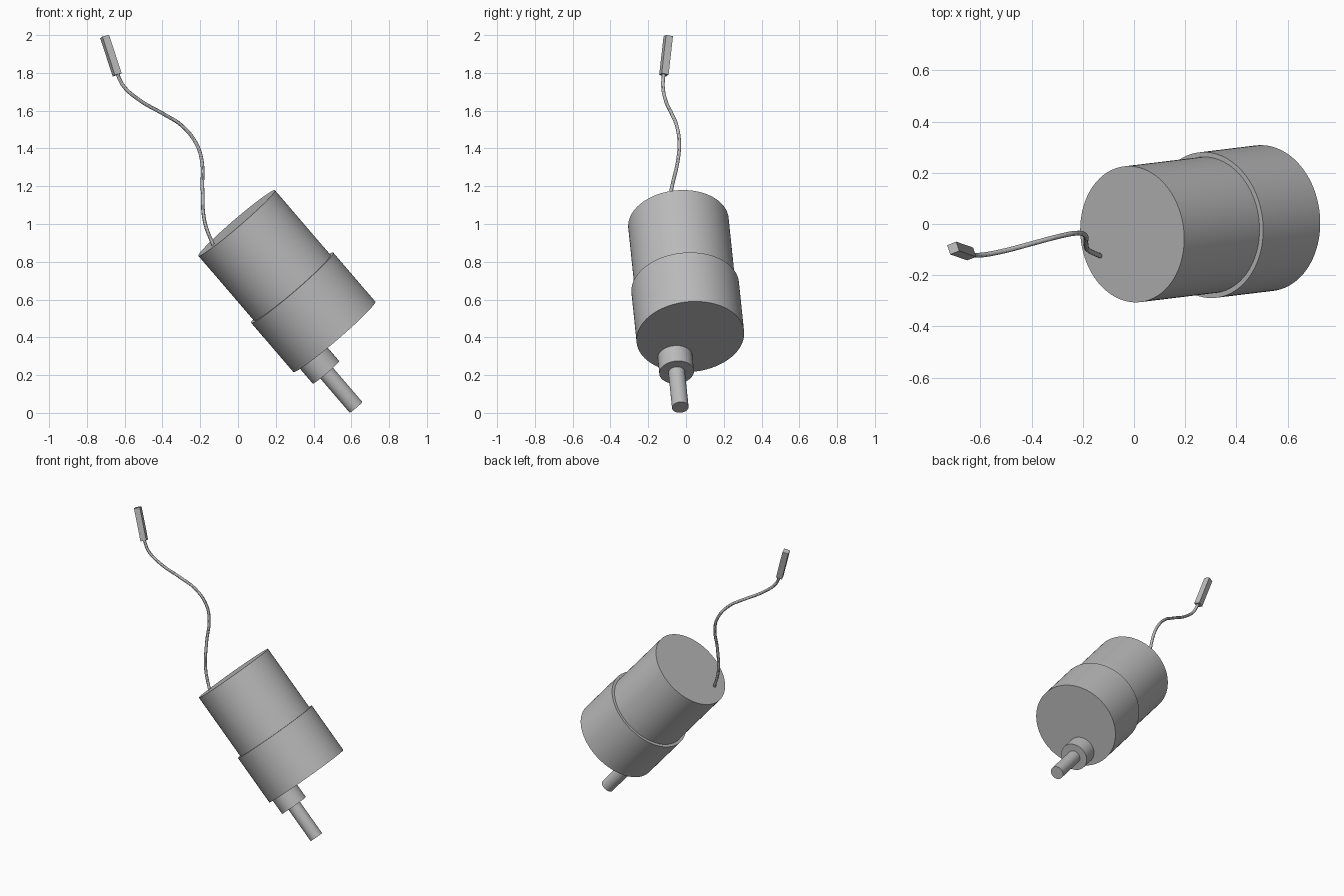
import bpy
from mathutils import Vector, Matrix

if "Cube" in bpy.data.objects:
    bpy.data.objects.remove(bpy.data.objects["Cube"])

grey = bpy.data.materials.new("plain grey")
grey.diffuse_color = (0.5, 0.5, 0.5, 1)
grey.use_nodes = True
grey.node_tree.nodes["Principled BSDF"].inputs["Base Color"].default_value = grey.diffuse_color

AXIS = Vector((0.649, 0.079, -0.756)).normalized()   # from rear cap to shaft tip
REAR = Vector((-0.007, -0.04, 1.005))                # centre of the rear cap
BOSS = Vector((0.396, -0.058, 0.296))                # off-centre boss on the front cap


def finish(obj, name):
    obj.name = name
    obj.data.materials.clear()
    obj.data.materials.append(grey)
    bpy.ops.object.shade_smooth_by_angle()


def cylinder(name, base, start, end, radius, sides=64):
    """Cylinder along the motor axis, between two distances from base."""
    bpy.ops.mesh.primitive_cylinder_add(
        vertices=sides, radius=radius, depth=end - start,
        location=base + AXIS * (start + end) / 2,
        rotation=AXIS.to_track_quat('Z', 'Y').to_euler())
    finish(bpy.context.object, name)


# Motor housing, wider gearbox, boss and output shaft
cylinder("motor_housing", REAR, 0, 0.453, 0.267, 96)
cylinder("gearbox", REAR, 0.453, 0.796, 0.286, 96)
cylinder("shaft_boss", BOSS, -0.01, 0.107, 0.092)
cylinder("output_shaft", BOSS, 0.1, 0.352, 0.044, 48)

# Cable from the rear cap up to the connector
path = [(-0.128, -0.126, 0.878), (-0.177, -0.103, 1.015), (-0.188, -0.077, 1.184),
        (-0.193, -0.042, 1.343), (-0.225, -0.036, 1.433), (-0.30, -0.05, 1.523),
        (-0.39, -0.074, 1.58), (-0.52, -0.108, 1.655), (-0.606, -0.122, 1.73),
        (-0.642, -0.118, 1.80)]
curve = bpy.data.curves.new("cable", 'CURVE')
curve.dimensions = '3D'
curve.bevel_depth = 0.0095
curve.bevel_resolution = 4
curve.resolution_u = 8
curve.use_fill_caps = True
spline = curve.splines.new('BEZIER')
spline.bezier_points.add(len(path) - 1)
for point, co in zip(spline.bezier_points, path):
    point.co = co
    point.handle_left_type = point.handle_right_type = 'AUTO'
cable = bpy.data.objects.new("cable", curve)
bpy.context.collection.objects.link(cable)
bpy.ops.object.select_all(action='DESELECT')
cable.select_set(True)
bpy.context.view_layer.objects.active = cable
bpy.ops.object.convert(target='MESH')
finish(bpy.context.object, "cable")

# Square connector block at the cable end
low, high = Vector((-0.64, -0.117, 1.79)), Vector((-0.706, -0.094, 1.993))
along = (high - low).normalized()
side = Vector((0.95, 0.31, 0))
side = (side - along * side.dot(along)).normalized()
turn = Matrix((side, along.cross(side), along)).transposed().to_4x4()
bpy.ops.mesh.primitive_cube_add(size=1)
block = bpy.context.object
block.matrix_world = (Matrix.Translation((low + high) / 2) @ turn
                      @ Matrix.Diagonal((0.039, 0.039, (high - low).length, 1)))
finish(block, "connector")
